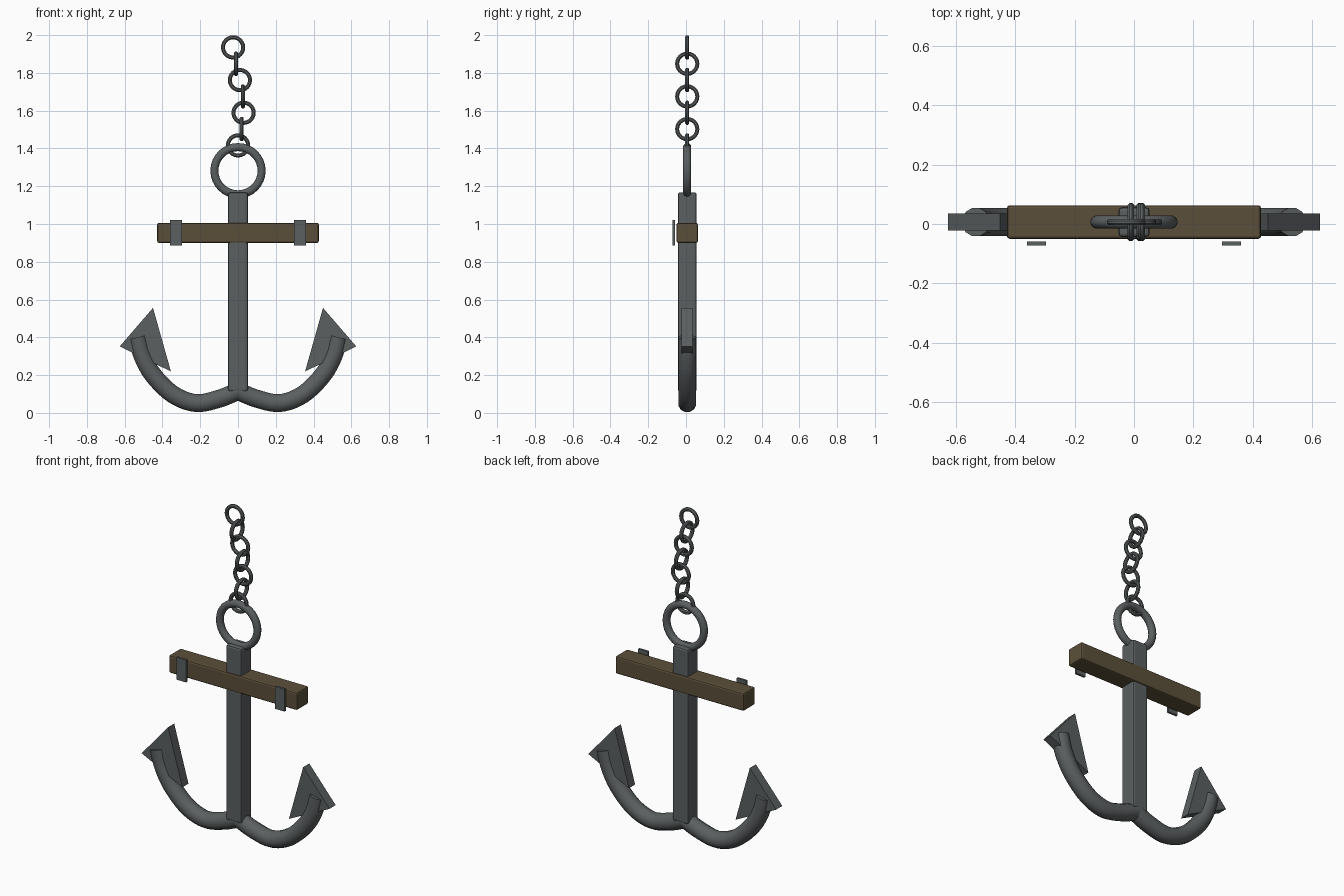
import bpy, bmesh, math
from mathutils import Vector

if "Cube" in bpy.data.objects:
    bpy.data.objects.remove(bpy.data.objects["Cube"])

CY = 0.0065  # depth centre of the anchor body


def material(name, rgb):
    m = bpy.data.materials.new(name)
    m.diffuse_color = (*rgb, 1)
    m.use_nodes = True
    m.node_tree.nodes["Principled BSDF"].inputs["Base Color"].default_value = m.diffuse_color
    return m


iron = material("dark iron", (0.105, 0.115, 0.118))
wood = material("dark wood", (0.105, 0.078, 0.041))


def finish(bm, name, mat, smooth=False, bevel=0):
    bmesh.ops.recalc_face_normals(bm, faces=bm.faces[:])
    me = bpy.data.meshes.new(name)
    bm.to_mesh(me)
    bm.free()
    ob = bpy.data.objects.new(name, me)
    bpy.context.collection.objects.link(ob)
    me.materials.append(mat)
    if bevel:
        b = ob.modifiers.new("bevel", 'BEVEL')
        b.width, b.segments = bevel, 2
    if smooth:
        bpy.ops.object.select_all(action='DESELECT')
        ob.select_set(True)
        bpy.context.view_layer.objects.active = ob
        bpy.ops.object.shade_smooth_by_angle(angle=math.radians(40))
    return ob


def box(name, centre, size, mat, bevel=0):
    bm = bmesh.new()
    bmesh.ops.create_cube(bm, size=1)
    for v in bm.verts:
        v.co = Vector(centre) + Vector(a * b for a, b in zip(v.co, size))
    return finish(bm, name, mat, bevel=bevel)


def tube(name, path, radius, sides, closed=False):
    """Round tube along a path lying in a plane of constant y."""
    bm = bmesh.new()
    n = len(path)
    rings = []
    for i, p in enumerate(path):
        a = path[(i - 1) % n] if closed else path[max(i - 1, 0)]
        b = path[(i + 1) % n] if closed else path[min(i + 1, n - 1)]
        t = (b - a).normalized()
        side = Vector((t.z, 0, -t.x))
        ring = []
        for k in range(sides):
            w = math.tau * (k + 0.5) / sides
            ring.append(bm.verts.new(p + radius * (math.cos(w) * side + math.sin(w) * Vector((0, 1, 0)))))
        rings.append(ring)
    for i in range(n if closed else n - 1):
        r, s = rings[i], rings[(i + 1) % n]
        for k in range(sides):
            j = (k + 1) % sides
            bm.faces.new((r[k], r[j], s[j], s[k]))
    if not closed:
        bm.faces.new(rings[0])
        bm.faces.new(rings[-1])
    return finish(bm, name, iron, smooth=True)


def ring(name, centre, major, minor, segs, sides, turned=False):
    path = [Vector((major * math.cos(math.tau * i / segs), 0, major * math.sin(math.tau * i / segs)))
            for i in range(segs)]
    ob = tube(name, path, minor, sides, closed=True)
    ob.location = centre
    if turned:
        ob.rotation_euler.z = math.pi / 2
    return ob


def spline(pts, steps=6):
    """Catmull-Rom curve through the points."""
    p = [2 * pts[0] - pts[1]] + pts + [2 * pts[-1] - pts[-2]]
    out = []
    for i in range(1, len(p) - 2):
        a, b, c, d = p[i - 1:i + 3]
        for k in range(steps):
            t = k / steps
            out.append(0.5 * (2 * b + (c - a) * t + (2 * a - 5 * b + 4 * c - d) * t * t
                              + (3 * b - a - 3 * c + d) * t ** 3))
    return out + [pts[-1]]


# shank and wooden stock
box("shank", (0, CY, 0.64), (0.105, 0.1, 1.055), iron, 0.012)
box("stock", (0, CY, 0.953), (0.855, 0.113, 0.107), wood, 0.01)

# arms, flukes and stock straps on both sides
arm = [(0, 0.115), (0.1, 0.075), (0.22, 0.052), (0.34, 0.095), (0.445, 0.195), (0.505, 0.3), (0.532, 0.4)]
fluke = [(0.45, 0.556), (0.626, 0.352), (0.355, 0.219)]
for s, label in ((-1, "left"), (1, "right")):
    tube(label + "_arm", spline([Vector((s * x, CY, z)) for x, z in arm]), 0.049, 12)
    bm = bmesh.new()
    face = bm.faces.new([bm.verts.new((s * x, CY - 0.029, z)) for x, z in fluke])
    ext = bmesh.ops.extrude_face_region(bm, geom=[face])
    bmesh.ops.translate(bm, vec=(0, 0.058, 0),
                        verts=[g for g in ext["geom"] if isinstance(g, bmesh.types.BMVert)])
    finish(bm, label + "_fluke", iron)
    box(label + "_strap", (s * 0.328, -0.0655, 0.953), (0.064, 0.013, 0.135), iron)

# shackle ring and swaying chain
ring("shackle_ring", (0, CY, 1.282), 0.125, 0.022, 32, 12)
for i in range(7):
    ring(f"chain_link_{i + 1}", (0.03 * math.sin(0.7 * i), CY, 1.416 + 0.0865 * i),
         0.0535, 0.0115, 24, 8, turned=i % 2 == 1)
